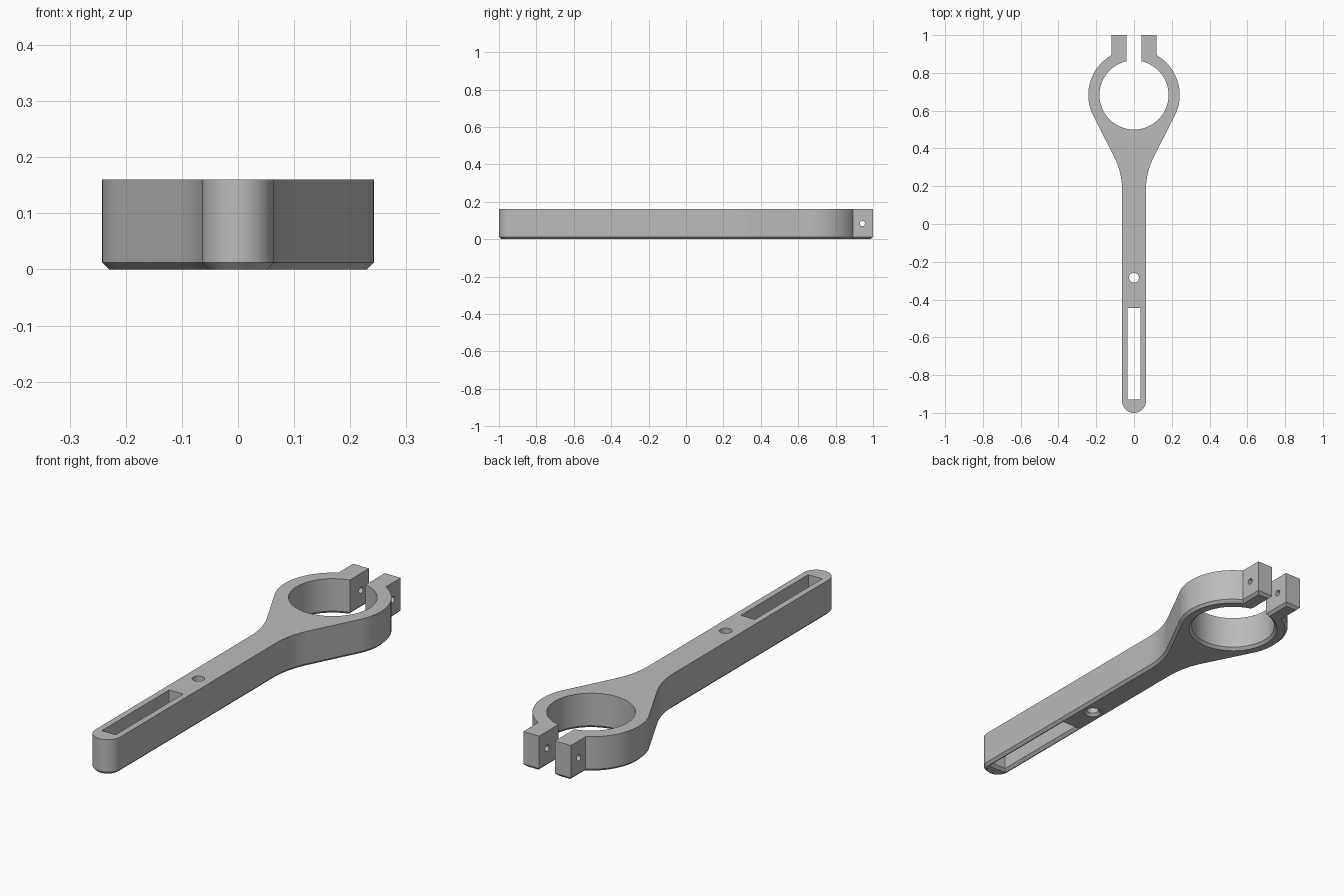
import bpy, bmesh
from math import radians, sin, cos, tan, acos, asin, pi
from mathutils import Vector

HEIGHT, CHAMFER = 0.16, 0.012
RING_Y, OUTER, INNER = 0.683, 0.242, 0.183
HALF = 0.063                       # half width of the handle
GAP, LUG = 0.04, 0.12              # inner and outer x of the clamp lugs
NECK_Y, TAPER = 0.18, radians(27)  # start of the neck, slope of its sides

cube = bpy.data.objects.get("Cube")
if cube:
    bpy.data.objects.remove(cube, do_unlink=True)

grey = bpy.data.materials.new("grey plastic")
grey.use_nodes = True
grey.diffuse_color = (0.5, 0.5, 0.5, 1)
grey.node_tree.nodes["Principled BSDF"].inputs["Base Color"].default_value = grey.diffuse_color


def arc(x, y, r, start, end, steps):
    angles = [start + (end - start) * i / steps for i in range(steps + 1)]
    return [Vector((x + r * cos(a), y + r * sin(a))) for a in angles]


def offset(loop, d):
    """Mitred offset to the left of a closed loop, into the material."""
    out = []
    for i, p in enumerate(loop):
        a = (p - loop[i - 1]).normalized()
        b = (loop[(i + 1) % len(loop)] - p).normalized()
        n, m = Vector((-a.y, a.x)), Vector((-b.y, b.x))
        out.append(p + (n + m) * d / (1 + n.dot(m)))
    return out


# Right half of the outline: round end, neck, ring, lug, bore
tx, ty = OUTER * cos(TAPER), RING_Y - OUTER * sin(TAPER)
slope = tan(TAPER)
foot_x = tx - slope * (ty - NECK_Y)
fillet = (HALF - foot_x) / (slope * sin(TAPER) - 1 + cos(TAPER))
half = arc(0, HALF - 1, HALF, -pi / 2, 0, 16)
half += arc(HALF + fillet, NECK_Y, fillet, pi, pi - TAPER, 12)
half += arc(0, RING_Y, OUTER, -TAPER, acos(LUG / OUTER), 28)
half += [Vector((LUG, 1)), Vector((GAP, 1))]
half += arc(0, RING_Y, INNER, acos(GAP / INNER), -pi / 2, 48)
outline = half + [Vector((-p.x, p.y)) for p in reversed(half[1:-1])]

# Openings through the handle, wound the other way
slot = [Vector(p) for p in ((-0.035, -0.93), (-0.035, -0.445), (0.035, -0.445), (0.035, -0.93))]
pin_hole = arc(0, -0.285, 0.026, 2 * pi, 0, 32)[:-1]

# Body: walls with a chamfered lower rim, then both caps
bm = bmesh.new()
top_edges, bottom_edges = [], []
for loop in (outline, slot, pin_hole):
    levels = ((offset(loop, CHAMFER), 0), (loop, CHAMFER), (loop, HEIGHT))
    rings = [[bm.verts.new((p.x, p.y, z)) for p in pts] for pts, z in levels]
    count = len(loop)
    for low, high in zip(rings, rings[1:]):
        for i in range(count):
            j = (i + 1) % count
            bm.faces.new((low[i], low[j], high[j], high[i]))
    for ring, edges in ((rings[0], bottom_edges), (rings[2], top_edges)):
        edges += [bm.edges.get((ring[i - 1], ring[i])) for i in range(count)]
for edges in (bottom_edges, top_edges):
    bmesh.ops.triangle_fill(bm, edges=edges, use_beauty=True, use_dissolve=False)
bmesh.ops.recalc_face_normals(bm, faces=bm.faces)
mesh = bpy.data.meshes.new("clamp_arm")
bm.to_mesh(mesh)
bm.free()
mesh.materials.append(grey)
arm = bpy.data.objects.new("clamp_arm", mesh)
bpy.context.collection.objects.link(arm)

# Bolt hole across both lugs
bpy.ops.mesh.primitive_cylinder_add(vertices=24, radius=0.014, depth=0.4,
                                    location=(0, 0.943, 0.083), rotation=(0, pi / 2, 0))
cutter = bpy.context.object
cutter.name = "bolt_hole_cutter"
cutter.data.materials.append(grey)
cutter.hide_render = True
cut = arm.modifiers.new("bolt_hole", "BOOLEAN")
cut.operation, cut.solver, cut.object = "DIFFERENCE", "EXACT", cutter

# Apply the cut, drop the cutter and shade the curved walls smooth
bpy.ops.object.select_all(action="DESELECT")
arm.select_set(True)
bpy.context.view_layer.objects.active = arm
bpy.ops.object.modifier_apply(modifier=cut.name)
bpy.data.objects.remove(cutter, do_unlink=True)
bpy.ops.object.shade_smooth_by_angle(angle=radians(25))
